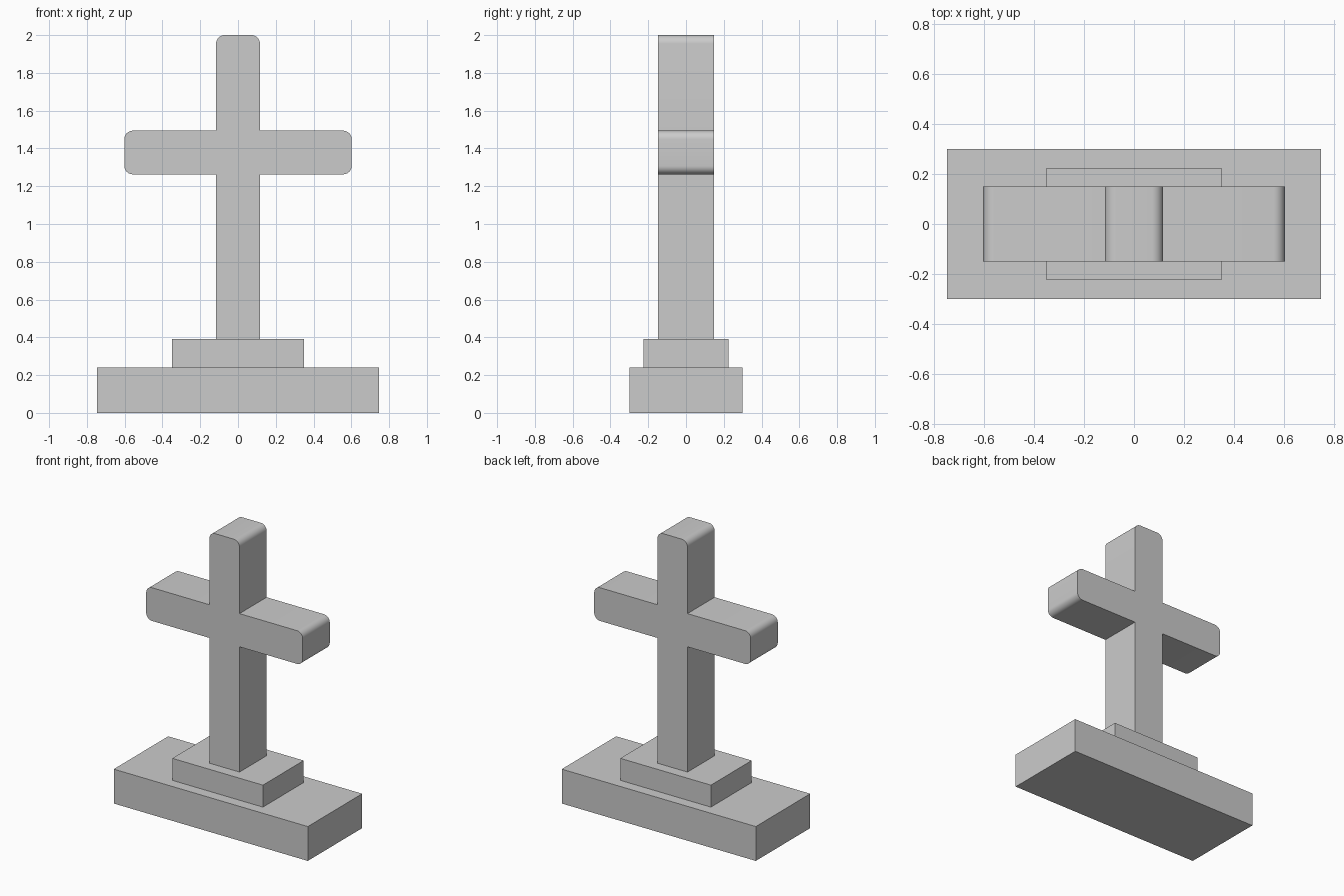
import bpy
import bmesh

if "Cube" in bpy.data.objects:
    bpy.data.objects.remove(bpy.data.objects["Cube"])


def block(name, width, depth, z0, z1):
    """Plain box centred on x and y, spanning z0 to z1."""
    bpy.ops.mesh.primitive_cube_add(size=1, location=(0, 0, (z0 + z1) / 2))
    obj = bpy.context.object
    obj.name = name
    obj.scale = (width, depth, z1 - z0)
    bpy.ops.object.transform_apply(location=False, rotation=False, scale=True)
    return obj


# Stepped base
block("base_slab", 1.493, 0.598, 0.0, 0.239)
block("plinth", 0.697, 0.448, 0.239, 0.392)

# Cross: mirrored half outline (x, z), extruded along y
HALF_W, ARM, HALF_D, FOOT, TOP = 0.116, 0.602, 0.149, 0.392, 2.0
ARM_LOW, ARM_HIGH = 1.263, 1.494
right = [(HALF_W, FOOT), (HALF_W, ARM_LOW), (ARM, ARM_LOW),
         (ARM, ARM_HIGH), (HALF_W, ARM_HIGH), (HALF_W, TOP)]
outline = right + [(-x, z) for x, z in reversed(right)]

bm = bmesh.new()
face = bm.faces.new([bm.verts.new((x, -HALF_D, z)) for x, z in outline])
ext = bmesh.ops.extrude_face_region(bm, geom=[face])
for v in ext["geom"]:
    if isinstance(v, bmesh.types.BMVert):
        v.co.y = HALF_D
bmesh.ops.recalc_face_normals(bm, faces=bm.faces)

# Round the outer corners of the arms and the head
corners = []
for e in bm.edges:
    a, b = e.verts
    if abs(a.co.y - b.co.y) > 0.1:
        if abs(a.co.x) > ARM - 0.01 or a.co.z > TOP - 0.01:
            corners.append(e)
bmesh.ops.bevel(bm, geom=corners, offset=0.045, segments=8, profile=0.5,
                affect='EDGES')

mesh = bpy.data.meshes.new("cross")
bm.to_mesh(mesh)
bm.free()
cross = bpy.data.objects.new("cross", mesh)
bpy.context.collection.objects.link(cross)

# Smooth the rounded corners, keep the rest sharp
bpy.ops.object.select_all(action='DESELECT')
cross.select_set(True)
bpy.context.view_layer.objects.active = cross
bpy.ops.object.shade_smooth_by_angle()
